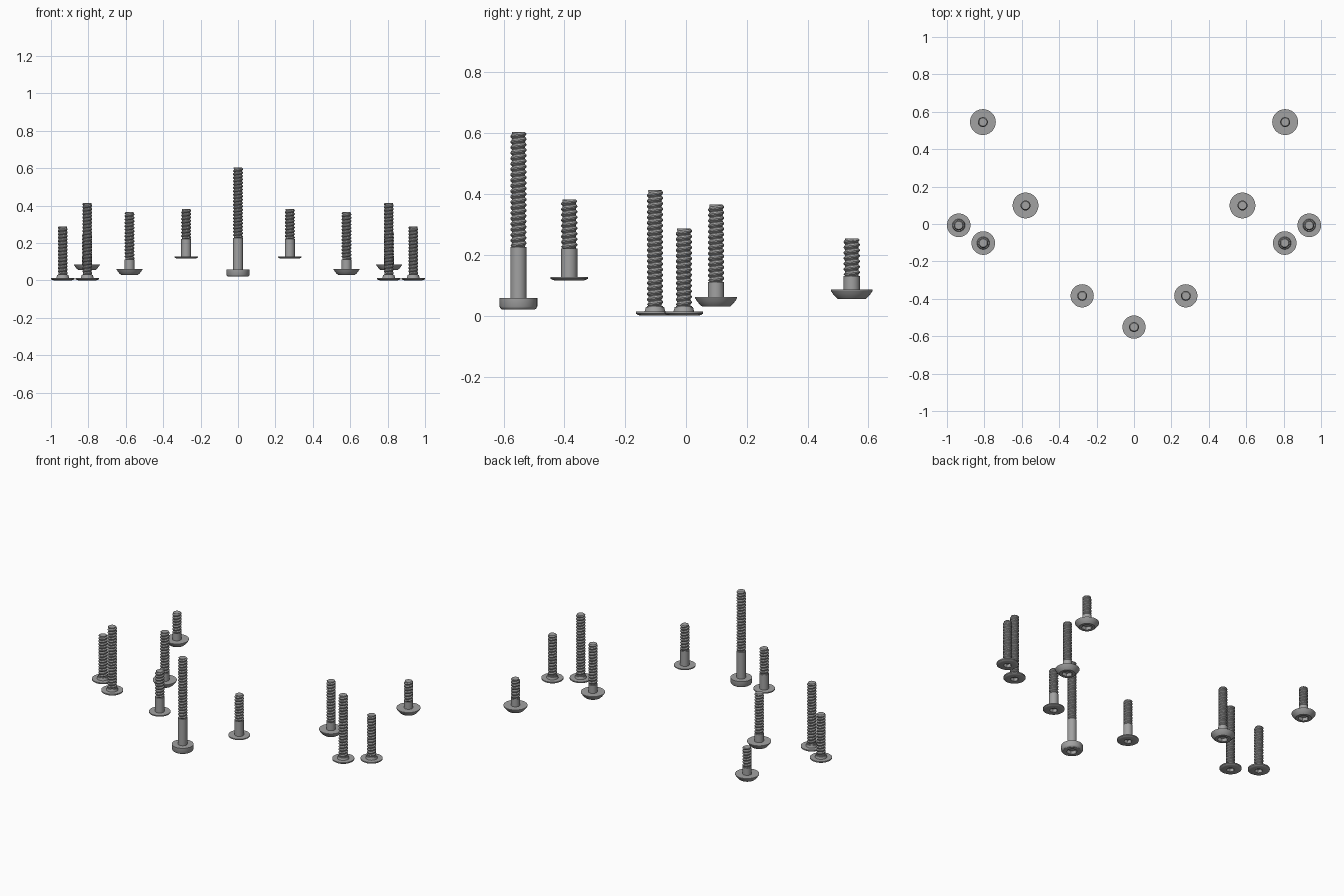
import bpy, bmesh, math

cube = bpy.data.objects.get("Cube")
if cube:
    bpy.data.objects.remove(cube, do_unlink=True)

steel = bpy.data.materials.new("grey steel")
steel.use_nodes = True
colour = (0.36, 0.36, 0.36, 1)
steel.diffuse_color = colour
steel.node_tree.nodes["Principled BSDF"].inputs["Base Color"].default_value = colour

SIDES = 36       # sides of turned parts
STEPS = 24       # thread steps per turn
PITCH = 0.018
SHANK = 0.0265   # shank and thread crest radius
ROOT = 0.0215    # thread root radius


def finish(bm, name):
    """Turn a bmesh into a smooth shaded object with sharp edges kept."""
    bmesh.ops.recalc_face_normals(bm, faces=bm.faces)
    mesh = bpy.data.meshes.new(name)
    bm.to_mesh(mesh)
    bm.free()
    mesh.materials.append(steel)
    obj = bpy.data.objects.new(name, mesh)
    bpy.context.collection.objects.link(obj)
    bpy.ops.object.select_all(action='DESELECT')
    obj.select_set(True)
    bpy.context.view_layer.objects.active = obj
    bpy.ops.object.shade_smooth_by_angle(angle=math.radians(30))
    return obj


def turned(name, profile):
    """Closed turned solid; rings flagged True are hexagonal."""
    bm = bmesh.new()
    rings = []
    for radius, z, hexagonal in profile:
        ring = []
        for i in range(SIDES):
            a = math.tau * i / SIDES
            r = radius
            if hexagonal:
                wedge = math.pi / 6
                r *= math.cos(wedge) / math.cos(a % (2 * wedge) - wedge)
            ring.append(bm.verts.new((r * math.cos(a), r * math.sin(a), z)))
        rings.append(ring)
    for low, high in zip(rings, rings[1:]):
        for i in range(SIDES):
            j = (i + 1) % SIDES
            bm.faces.new((low[i], low[j], high[j], high[i]))
    bm.faces.new(rings[0])
    bm.faces.new(rings[-1])
    return finish(bm, name)


def thread(name, z0, z1):
    """Helical ridge around a solid core, tapering out at both ends."""
    bm = bmesh.new()
    ridge = [(ROOT, 0), (SHANK, 0.32), (SHANK, 0.55), (ROOT, 0.87), (ROOT, 1)]
    count = int(((z1 - z0) / PITCH + 1) * STEPS)
    previous = None
    for i in range(count + 1):
        a = math.tau * i / STEPS
        row = []
        for radius, part in ridge:
            z = z0 + PITCH * (i / STEPS - 1 + part)
            z = min(max(z, z0), z1)
            r = min(radius, ROOT + z1 - z, ROOT + z - z0)
            row.append(bm.verts.new((r * math.cos(a), r * math.sin(a), z)))
        if previous:
            for k in range(len(ridge) - 1):
                bm.faces.new((previous[k], row[k], row[k + 1], previous[k + 1]))
        previous = row
    bmesh.ops.remove_doubles(bm, verts=bm.verts, dist=0.00005)
    # End faces
    for z in (z0, z1):
        disc = [bm.verts.new((ROOT * math.cos(math.tau * i / STEPS),
                              ROOT * math.sin(math.tau * i / STEPS), z))
                for i in range(STEPS)]
        bm.faces.new(disc)
    bmesh.ops.remove_doubles(bm, verts=bm.verts, dist=0.00005)
    return finish(bm, name)


# Head outlines from the socket rim out to the shank, heights from the base
HEADS = {
    "cap": [(0.053, 0), (0.058, 0.003), (0.062, 0.010), (0.062, 0.039)],
    "flat": [(0.048, 0), (0.057, 0.003), (0.062, 0.006), (0.062, 0.012)],
    "flared": [(0.048, 0), (0.057, 0.003), (0.063, 0.007), (0.063, 0.014),
               (0.034, 0.014), (0.030, 0.028)],
    "button": [(0.046, 0), (0.054, 0.007), (0.063, 0.018), (0.069, 0.028),
               (0.069, 0.031)],
}
SOCKETS = {"cap": 0.032, "flat": 0.024, "flared": 0.024, "button": 0.032}


def bolt(name, kind, x, y, base, shank_top, tip):
    """Bolt standing on its head, with a hexagonal socket underneath."""
    socket = SOCKETS[kind]
    profile = [(socket * 0.85, base + 0.018, True), (socket, base, True)]
    profile += [(r, base + z, False) for r, z in HEADS[kind]]
    profile += [(SHANK, base + HEADS[kind][-1][1], False),
                (SHANK, shank_top, False)]
    parts = [turned(name + "_head_and_shank", profile),
             thread(name + "_thread", shank_top, tip)]
    for part in parts:
        part.location = (x, y, 0)
        if x:
            twin = part.copy()
            twin.location.x = -x
            bpy.context.collection.objects.link(twin)
            twin.name = "right_" + part.name
            part.name = "left_" + part.name


bolt("long_cap_bolt", "cap", 0, -0.551, 0.02, 0.226, 0.604)
bolt("flat_bolt", "flat", 0.277, -0.384, 0.116, 0.221, 0.382)
bolt("tall_flared_bolt", "flared", 0.806, -0.102, 0, 0.032, 0.413)
bolt("short_flared_bolt", "flared", 0.937, -0.007, 0, 0.032, 0.287)
bolt("tall_button_bolt", "button", 0.58, 0.099, 0.03, 0.111, 0.365)
bolt("short_button_bolt", "button", 0.808, 0.545, 0.055, 0.131, 0.254)
